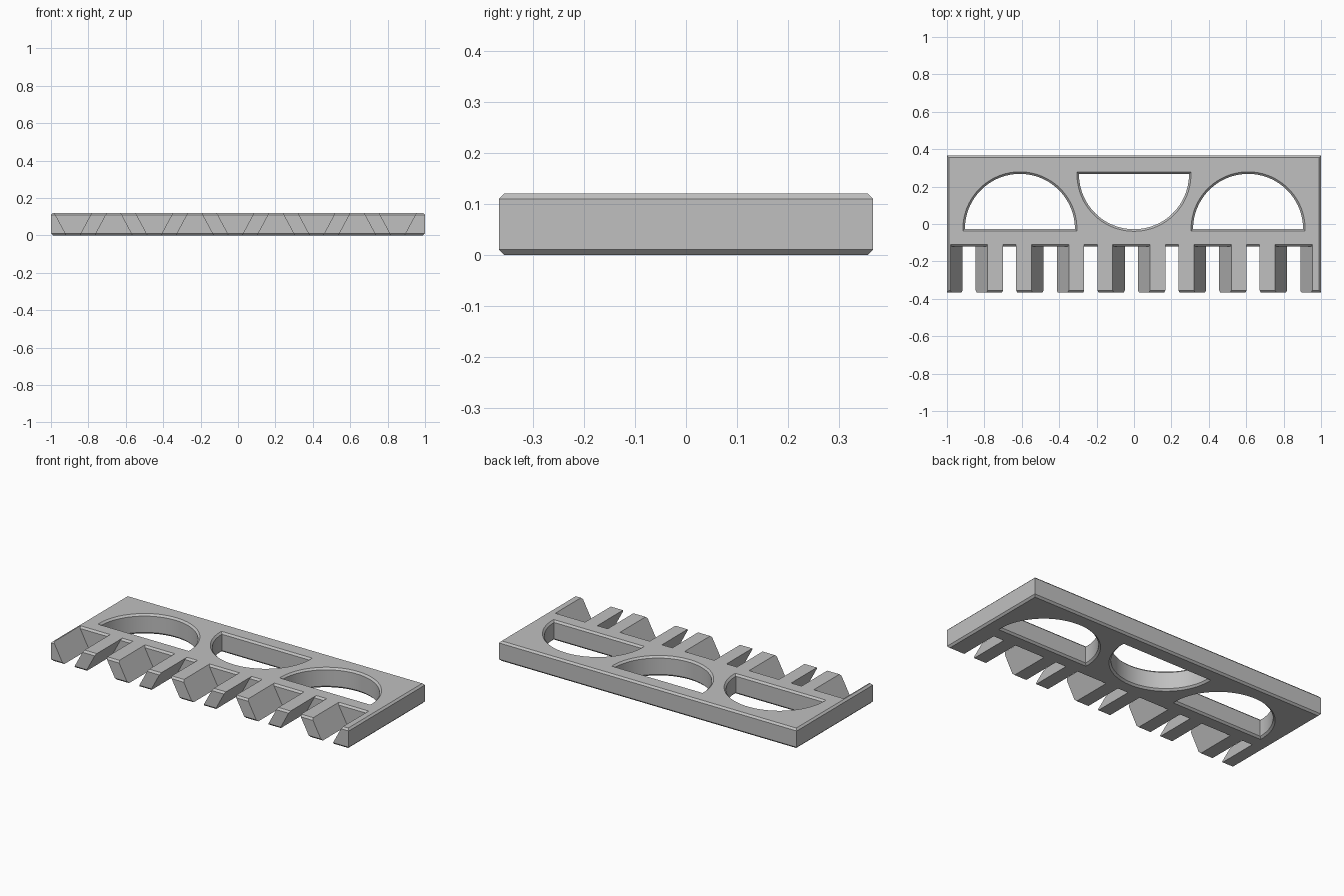
import bpy, bmesh, math

cube = bpy.data.objects.get("Cube")
if cube:
    bpy.data.objects.remove(cube, do_unlink=True)

HEIGHT, CHAMFER = 0.121, 0.011
HALF_X, HALF_Y = 1.0, 0.366
# (z, outward offset) levels: chamfered solid, and cutters flaring past both faces
SOLID = [(0, -CHAMFER), (CHAMFER, 0), (HEIGHT - CHAMFER, 0), (HEIGHT, -CHAMFER)]
FLARE = [(-CHAMFER, 2 * CHAMFER), (CHAMFER, 0),
         (HEIGHT - CHAMFER, 0), (HEIGHT + CHAMFER, 2 * CHAMFER)]


def loft(bm, levels, outline):
    """Skin closed outlines (counter-clockwise) stacked in z, with caps."""
    rings = [[bm.verts.new((x, y, z)) for x, y in outline(z, o)] for z, o in levels]
    n = len(rings[0])
    for low, high in zip(rings, rings[1:]):
        for i in range(n):
            j = (i + 1) % n
            bm.faces.new((low[i], low[j], high[j], high[i]))
    bm.faces.new(rings[0][::-1])
    bm.faces.new(rings[-1])


def make_object(name, bm):
    bmesh.ops.recalc_face_normals(bm, faces=bm.faces)
    mesh = bpy.data.meshes.new(name)
    bm.to_mesh(mesh)
    bm.free()
    obj = bpy.data.objects.new(name, mesh)
    bpy.context.collection.objects.link(obj)
    return obj


def half_round(cx, cy, side, radius=0.294, steps=64):
    """Half disc with its flat at cy, bulging to +y or -y."""
    def outline(z, o):
        r = radius + o
        dip = math.asin(o / r)
        angles = [-dip + (math.pi + 2 * dip) * i / steps for i in range(steps + 1)]
        return [(cx + side * r * math.cos(a), cy + side * r * math.sin(a)) for a in angles]
    return outline


def slanted_gap(cx, bottom, top, root=-0.12):
    """Gap between teeth: width changes with height, flared at its root."""
    def outline(z, o):
        w = bottom + (top - bottom) * z / HEIGHT
        return [(cx - w, -0.5), (cx + w, -0.5), (cx + w, root + o), (cx - w, root + o)]
    return outline


def rectangle(z, o):
    x, y = HALF_X + o, HALF_Y + o
    return [(-x, -y), (x, -y), (x, y), (-x, y)]


# Chamfered plate
bm = bmesh.new()
loft(bm, SOLID, rectangle)
plate = make_object("toothed_plate", bm)

# Half-round windows and the alternating dovetail gaps
bm = bmesh.new()
for cx, cy, side in ((-0.61, -0.026, 1), (0, 0.266, -1), (0.61, -0.026, 1)):
    loft(bm, FLARE, half_round(cx, cy, side))
NARROW, WIDE = 0.035, 0.1
for i in range(9):
    widths = (NARROW, WIDE) if i % 2 == 0 else (WIDE, NARROW)
    loft(bm, FLARE, slanted_gap(-0.882 + 0.217 * i, *widths))
cutter = make_object("window_and_gap_cutter", bm)
cutter.hide_render = True

cut = plate.modifiers.new("cut_openings", 'BOOLEAN')
cut.operation = 'DIFFERENCE'
cut.solver = 'EXACT'
cut.object = cutter

# Apply the cut and drop the cutter
bpy.ops.object.select_all(action='DESELECT')
plate.select_set(True)
bpy.context.view_layer.objects.active = plate
bpy.ops.object.modifier_apply(modifier=cut.name)
bpy.data.objects.remove(cutter, do_unlink=True)

# Plain grey
grey = bpy.data.materials.new("plain_grey")
grey.use_nodes = True
colour = (0.53, 0.53, 0.53, 1)
grey.diffuse_color = colour
grey.node_tree.nodes["Principled BSDF"].inputs["Base Color"].default_value = colour
plate.data.materials.clear()
plate.data.materials.append(grey)
bpy.ops.object.shade_smooth_by_angle(angle=math.radians(25))
